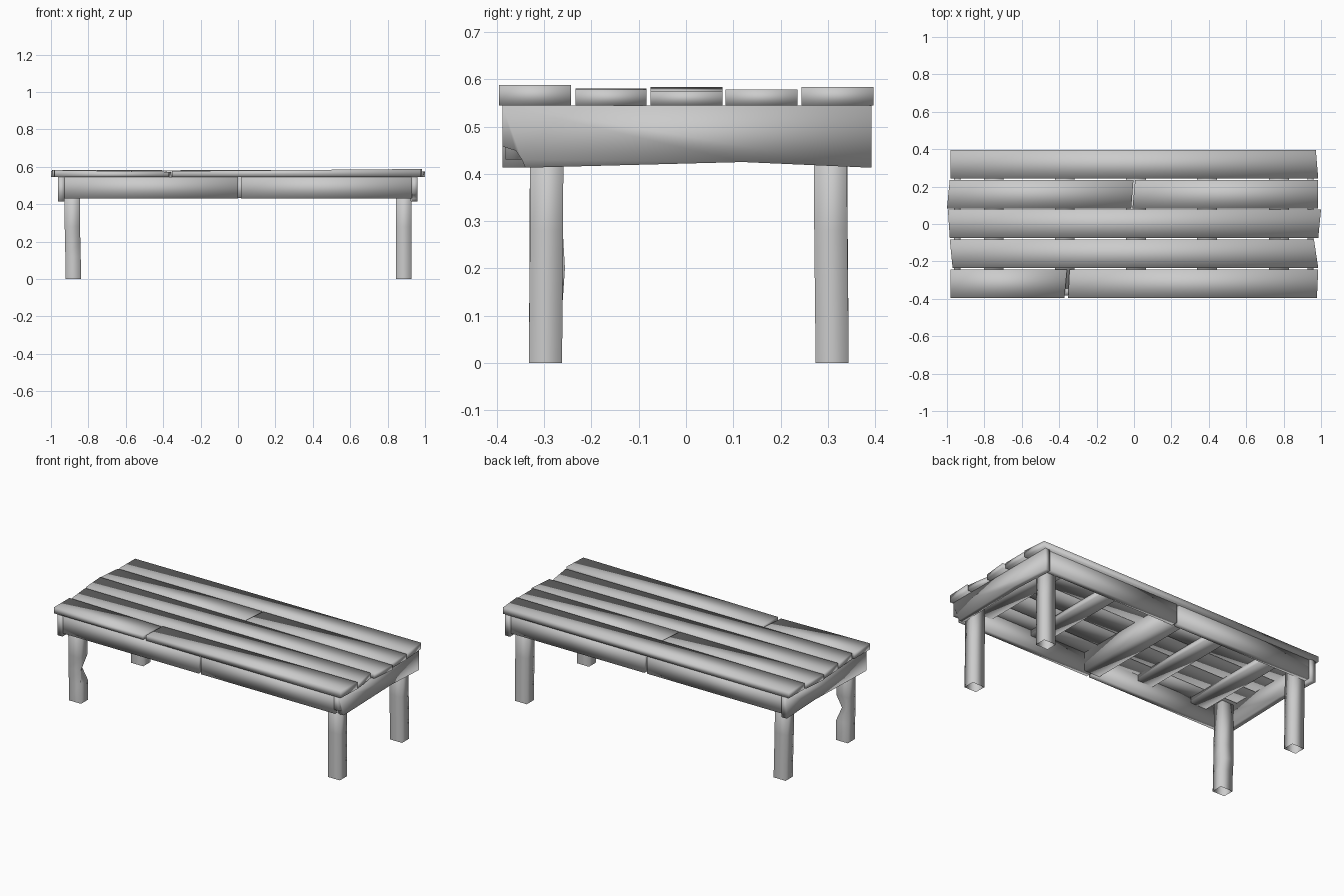
import bpy

if "Cube" in bpy.data.objects:
    bpy.data.objects.remove(bpy.data.objects["Cube"])


def mesh(name, verts, faces):
    me = bpy.data.meshes.new(name)
    me.from_pydata(verts, [], faces)
    me.validate()
    for p in me.polygons:
        p.use_smooth = True
    ob = bpy.data.objects.new(name, me)
    bpy.context.collection.objects.link(ob)
    return ob


def loft(name, rings, bottom=True, top=True):
    """Skin a stack of equal-sized counter-clockwise rings."""
    n = len(rings[0])
    verts = [v for r in rings for v in r]
    faces = []
    for k in range(len(rings) - 1):
        for i in range(n):
            j = (i + 1) % n
            faces.append((k * n + i, k * n + j, (k + 1) * n + j, (k + 1) * n + i))
    if bottom:
        faces.append(tuple(reversed(range(n))))
    if top:
        faces.append(tuple(range(len(verts) - n, len(verts))))
    return mesh(name, verts, faces)


def board(name, y0, y1, left, right, z0, ztop):
    """Board along x; left/right give end x at y0 and y1, ztop at left and right."""
    plan = [(left[0], y0), (right[0], y0), (right[1], y1), (left[1], y1)]
    zl, zr = ztop
    tops = [zl, zr, zr, zl]
    return loft(name, [[(x, y, z0) for x, y in plan],
                       [(x, y, z) for (x, y), z in zip(plan, tops)]])


# Top planks, two of them broken in the middle
Z = 0.545
board("plank_back", 0.244, 0.396, (-0.98, -0.98), (0.985, 0.972), Z, (0.58, 0.584))
board("plank_inner_back_left", 0.084, 0.236, (-1.0, -0.985), (-0.015, -0.003), Z, (0.578, 0.578))
board("plank_inner_back_right", 0.084, 0.236, (-0.008, 0.006), (0.985, 0.985), Z, (0.578, 0.578))
board("plank_middle", -0.075, 0.077, (-0.985, -0.995), (0.985, 1.0), Z, (0.584, 0.575))
board("plank_inner_front", -0.234, -0.083, (-0.97, -0.985), (0.985, 0.962), Z, (0.58, 0.578))
board("plank_front_left", -0.395, -0.243, (-0.98, -0.98), (-0.372, -0.358), Z, (0.582, 0.573))
board("plank_front_right", -0.395, -0.243, (-0.352, -0.345), (0.978, 0.985), Z, (0.577, 0.588))

# Long aprons, split at the centre
for name, y0, y1 in (("front", -0.382, -0.345), ("back", 0.345, 0.382)):
    board(name + "_apron_left", y0, y1, (-0.93, -0.93), (0.0, 0.0), 0.43, (Z, Z))
    board(name + "_apron_right", y0, y1, (0.016, 0.016), (0.93, 0.93), 0.43, (Z, Z))

# End boards with an arched lower edge; the right one has a chipped corner
arch = [(-0.388, 0.413), (-0.34, 0.413), (0.12, 0.425), (0.392, 0.413),
        (0.392, Z), (-0.388, Z)]
chipped = [(-0.388, 0.458), (-0.36, 0.449), (-0.347, 0.43), (-0.34, 0.413)] + arch[2:]
for name, prof, x0, x1 in (("left_end_board", arch, -0.962, -0.927),
                           ("right_end_board", chipped, 0.927, 0.96)):
    loft(name, [[(x, y, z) for y, z in prof] for x in (x0, x1)])

# Cross supports under the planks, the centre one deep
for name, x, z0 in (("outer_left", -0.75, 0.51), ("inner_left", -0.37, 0.51),
                    ("centre", 0.01, 0.432), ("inner_right", 0.39, 0.51),
                    ("outer_right", 0.775, 0.51)):
    board(name + "_support", -0.345, 0.345, (x - 0.053,) * 2, (x + 0.053,) * 2, z0, (Z, Z))


# Legs: open-bottomed, slightly crooked four-sided posts
def leg(name, cx, cy, lean_x, lean_y, chip=False):
    rings = []
    for z, t in ((0, 0), (0.12, 0.25), (0.2, 0.5), (0.28, 0.7), (Z, 1)):
        x, y = cx + lean_x * t, cy + lean_y * t
        r = [[x - 0.041, y - 0.035, z], [x + 0.041, y - 0.035, z],
             [x + 0.041, y + 0.035, z], [x - 0.041, y + 0.035, z]]
        if chip and z == 0.2:
            r[2][0] -= 0.025
            r[2][1] -= 0.02
            r[3][1] += 0.005
        rings.append(r)
    loft(name, rings, bottom=False)


leg("front_left_leg", -0.88, -0.297, -0.008, 0.002, True)
leg("front_right_leg", 0.887, -0.297, -0.002, 0.003)
leg("back_left_leg", -0.88, 0.309, -0.008, -0.003)
leg("back_right_leg", 0.887, 0.309, -0.002, -0.004)
